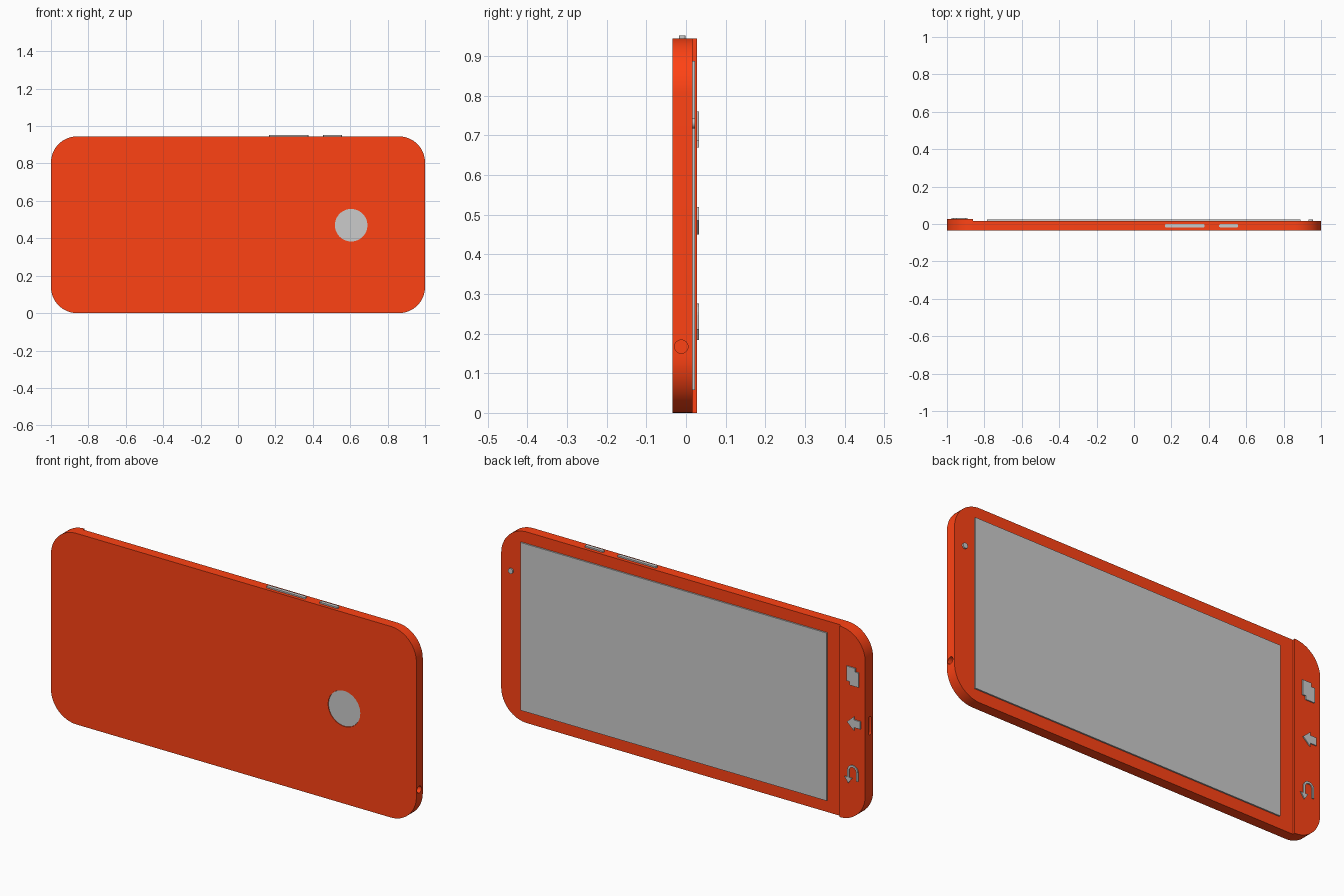
import bpy, bmesh, math

if "Cube" in bpy.data.objects:
    bpy.data.objects.remove(bpy.data.objects["Cube"])

H = 0.945                                   # body height
BACK, FACE, LIP, ICON = -0.034, 0.016, 0.028, 0.033

red = bpy.data.materials.new("red_plastic")
red.diffuse_color = (1.0, 0.055, 0.007, 1)
red.use_nodes = True
red.node_tree.nodes["Principled BSDF"].inputs["Base Color"].default_value = red.diffuse_color


def arc(cx, cy, r, a0, a1, n=16):
    return [(cx + r * math.cos(math.radians(a0 + (a1 - a0) * i / n)),
             cy + r * math.sin(math.radians(a0 + (a1 - a0) * i / n))) for i in range(n + 1)]


def circle(cx, cy, r, n=48):
    return arc(cx, cy, r, 0, 360, n)[:-1]


def rect(x0, x1, y0, y1):
    return [(x0, y0), (x1, y0), (x1, y1), (x0, y1)]


def rounded(x0, x1, y0, y1, r, n=16):
    return (arc(x1 - r, y1 - r, r, 0, 90, n) + arc(x0 + r, y1 - r, r, 90, 180, n)
            + arc(x0 + r, y0 + r, r, 180, 270, n) + arc(x1 - r, y0 + r, r, 270, 360, n))


def prism(name, pts, a, b, axis="y", mat=None):
    """Extrude a closed 2D profile from a to b along one axis."""
    place = {"x": lambda u, v, w: (w, u, v),
             "y": lambda u, v, w: (u, w, v),
             "z": lambda u, v, w: (u, v, w)}[axis]
    bm = bmesh.new()
    low = [bm.verts.new(place(u, v, a)) for u, v in pts]
    high = [bm.verts.new(place(u, v, b)) for u, v in pts]
    bm.faces.new(low)
    bm.faces.new(high)
    for i in range(len(pts)):
        j = (i + 1) % len(pts)
        bm.faces.new((low[i], low[j], high[j], high[i]))
    bmesh.ops.recalc_face_normals(bm, faces=bm.faces)
    me = bpy.data.meshes.new(name)
    bm.to_mesh(me)
    bm.free()
    ob = bpy.data.objects.new(name, me)
    bpy.context.collection.objects.link(ob)
    if mat:
        me.materials.append(mat)
    return ob


def activate(ob):
    bpy.ops.object.select_all(action="DESELECT")
    ob.select_set(True)
    bpy.context.view_layer.objects.active = ob


def cut(ob, cutter):
    cutter.hide_render = True
    mod = ob.modifiers.new("cut", "BOOLEAN")
    mod.operation, mod.solver, mod.object = "DIFFERENCE", "EXACT", cutter
    activate(ob)
    bpy.ops.object.modifier_apply(modifier=mod.name)
    bpy.data.objects.remove(cutter)


# Main shell with its sockets and the rear disc recess
body = prism("body", rounded(-1, 1, 0, H, 0.14), BACK, FACE, mat=red)
cut(body, prism("jack_cutter", circle(-0.012, 0.167, 0.017, 32), 0.94, 1.05, "x", red))
cut(body, prism("port_cutter", rounded(-0.02, 0.0, 0.43, 0.52, 0.008, 6), -1.05, -0.96, "x", red))
cut(body, prism("disc_cutter", circle(0.605, 0.47, 0.088), BACK - 0.02, BACK + 0.006, mat=red))

# Raised chin at the button end of the screen side
r = 0.14
chin = prism("chin", arc(-1 + r, H - r, r, 90, 180) + arc(-1 + r, r, r, 180, 270),
             FACE, LIP, mat=red)

# Grey fittings
rear_disc = prism("rear_disc", circle(0.605, 0.47, 0.087), BACK + 0.002, BACK + 0.008)
prism("screen", rect(-0.785, 0.89, 0.058, 0.888), FACE - 0.002, 0.023)
camera = prism("front_camera", circle(0.945, 0.731, 0.013, 32), FACE - 0.002, 0.023)
for name, x0, x1 in (("volume_button", 0.165, 0.378), ("power_button", 0.455, 0.557)):
    prism(name, rounded(x0, x1, -0.018, -0.001, 0.006, 5), H - 0.004, 0.952, "z")

# Recent-pages key: two overlapping rectangles in one outline
prism("pages_key", [(-0.90, 0.76), (-0.90, 0.687), (-0.917, 0.687), (-0.917, 0.67),
                    (-0.966, 0.67), (-0.966, 0.742), (-0.949, 0.742), (-0.949, 0.76)],
      LIP - 0.002, ICON)

# Home key: block arrow pointing toward the screen
prism("home_key", [(-0.903, 0.485), (-0.942, 0.52), (-0.942, 0.504), (-0.976, 0.504),
                   (-0.976, 0.466), (-0.942, 0.466), (-0.942, 0.45)], LIP - 0.002, ICON)

# Return key: hooked arrow
cx, cz, ro, ri = -0.934, 0.247, 0.029, 0.019
prism("return_key",
      arc(cx, cz, ro, 0, 180, 12) + [(cx - ro, 0.203), (cx - ri, 0.203)]
      + arc(cx, cz, ri, 180, 0, 12)
      + [(cx + ri, 0.212), (cx + 0.003, 0.212), (cx + 0.024, 0.184),
         (cx + 0.045, 0.212), (cx + ro, 0.212)],
      LIP - 0.002, ICON)

for ob in (body, chin, rear_disc, camera):
    activate(ob)
    bpy.ops.object.shade_smooth_by_angle(angle=math.radians(30))
